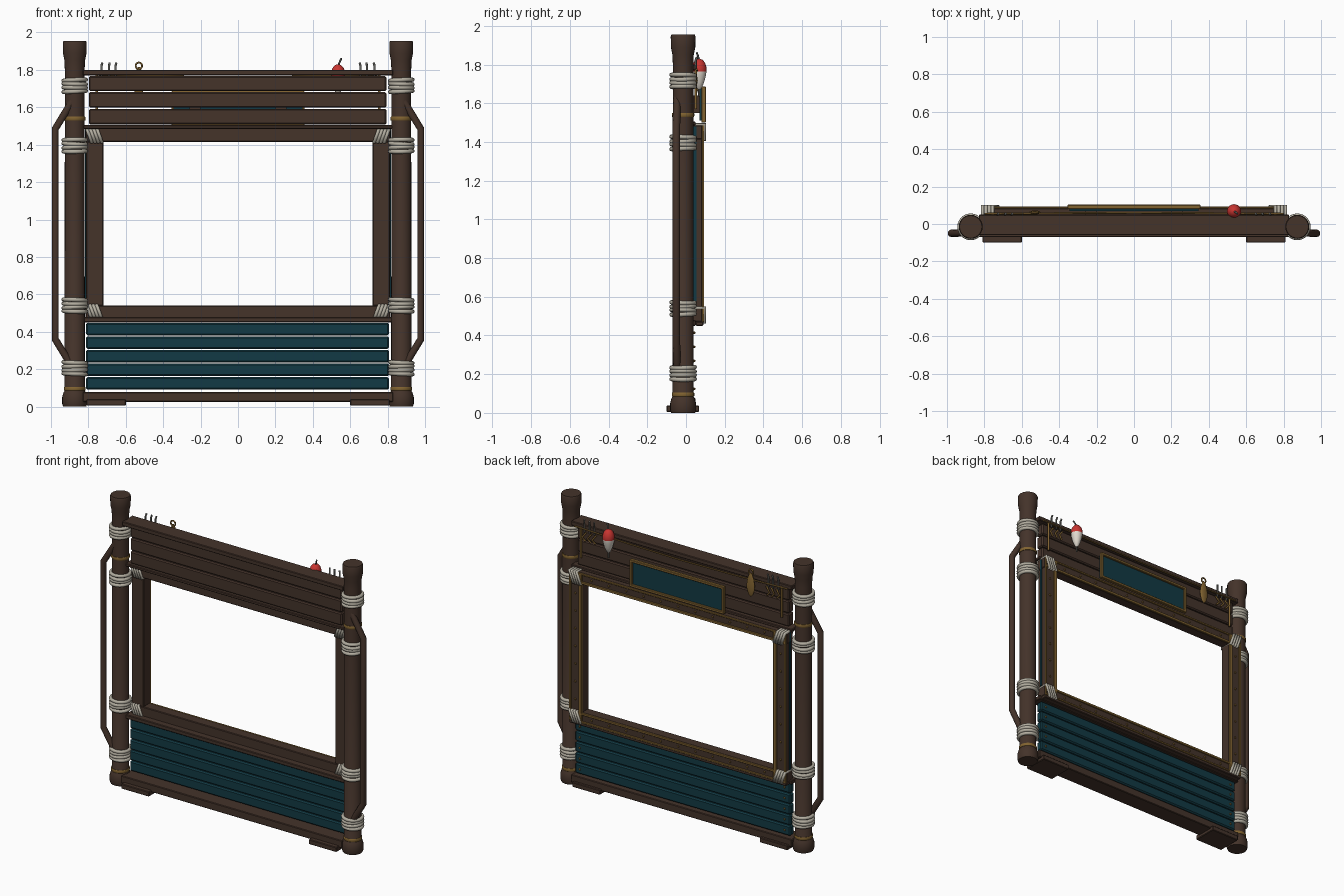
import bpy, bmesh, math
from mathutils import Matrix, Vector

if "Cube" in bpy.data.objects:
    bpy.data.objects.remove(bpy.data.objects["Cube"])


def mat(name, c):
    m = bpy.data.materials.new(name)
    m.diffuse_color = (*c, 1)
    m.use_nodes = True
    m.node_tree.nodes["Principled BSDF"].inputs["Base Color"].default_value = m.diffuse_color
    return m


WOOD = mat("dark_wood", (0.058, 0.033, 0.023))
TEAL = mat("teal_paint", (0.006, 0.042, 0.058))
ROPE = mat("pale_rope", (0.45, 0.42, 0.35))
BRASS = mat("old_brass", (0.22, 0.125, 0.03))
RED = mat("red_paint", (0.58, 0.035, 0.03))
WHITE = mat("white_paint", (0.75, 0.70, 0.62))
IRON = mat("grey_iron", (0.12, 0.12, 0.11))


def finish(name, bm, mats, smooth=True):
    bmesh.ops.recalc_face_normals(bm, faces=bm.faces)
    me = bpy.data.meshes.new(name)
    for f in bm.faces:
        f.smooth = smooth
    bm.to_mesh(me)
    bm.free()
    for m in mats:
        me.materials.append(m)
    if smooth:
        me.set_sharp_from_angle(angle=math.radians(35))
    ob = bpy.data.objects.new(name, me)
    bpy.context.collection.objects.link(ob)
    return ob


def box(name, x, y, z, m, bevel=0.004):
    bm = bmesh.new()
    bmesh.ops.create_cube(bm, size=1)
    for v in bm.verts:
        v.co = [a[0] + (c + 0.5) * (a[1] - a[0]) for c, a in zip(v.co, (x, y, z))]
    if bevel:
        bmesh.ops.bevel(bm, geom=bm.edges[:], offset=bevel, segments=1, affect='EDGES')
    return finish(name, bm, [m], False)


def lathe(name, profile, loc, mats, n=24, rule=None, scale_y=1):
    bm = bmesh.new()
    rings = [[bm.verts.new((loc[0] + r * math.cos(2 * math.pi * i / n),
                            loc[1] + scale_y * r * math.sin(2 * math.pi * i / n), loc[2] + z))
              for i in range(n)] for r, z in profile]
    for a, b in zip(rings, rings[1:]):
        for i in range(n):
            bm.faces.new((a[i], a[(i + 1) % n], b[(i + 1) % n], b[i]))
    bm.faces.new(rings[0])
    bm.faces.new(rings[-1])
    if rule:
        for f in bm.faces:
            f.material_index = rule(f.calc_center_median())
    return finish(name, bm, mats)


def tube(name, pts, r, m, cyclic=False, res=2):
    cu = bpy.data.curves.new(name, 'CURVE')
    cu.dimensions = '3D'
    cu.bevel_depth = r
    cu.bevel_resolution = res
    cu.use_fill_caps = True
    sp = cu.splines.new('POLY')
    sp.points.add(len(pts) - 1)
    for p, co in zip(sp.points, pts):
        p.co = (*co, 1)
    sp.use_cyclic_u = cyclic
    cu.materials.append(m)
    ob = bpy.data.objects.new(name, cu)
    bpy.context.collection.objects.link(ob)
    bpy.ops.object.select_all(action='DESELECT')
    bpy.context.view_layer.objects.active = ob
    ob.select_set(True)
    bpy.ops.object.convert(target='MESH')
    return ob


def loop(name, c, R, r, m, tx=0.0, ty=0.0, vertical=False):
    rot = Matrix.Rotation(tx, 3, 'X') @ Matrix.Rotation(ty, 3, 'Y')
    if vertical:
        rot = Matrix.Rotation(math.pi / 2, 3, 'X')
    pts = [Vector(c) + rot @ Vector((R * math.cos(a), R * math.sin(a), 0))
           for a in [2 * math.pi * i / 24 for i in range(24)]]
    return tube(name, pts, r, m, True)


def studs(name, pts, r=0.006):
    bm = bmesh.new()
    for p in pts:
        bmesh.ops.create_icosphere(bm, subdivisions=1, radius=r, matrix=Matrix.Translation(p))
    return finish(name, bm, [BRASS])


PY = -0.015
for s, side in ((-1, "left"), (1, "right")):
    # posts with swollen foot and flared head
    px = s * 0.873
    lathe(side + "_post", [(0.062, 0), (0.067, 0.015), (0.067, 0.05), (0.06, 0.075), (0.054, 0.085),
                           (0.053, 1.80), (0.055, 1.85), (0.063, 1.89), (0.064, 1.945), (0.06, 1.955)],
          (px, PY, 0), [WOOD])
    # rope lashings and brass collars
    for k, zc in enumerate((0.205, 0.54, 1.395, 1.715)):
        for i in range(4):
            loop(f"{side}_rope_lashing_{k}_{i}", (px, PY, zc + (i - 1.5) * 0.02), 0.06, 0.0115, ROPE,
                 0.04 * math.sin(3 * i + k), 0.05 * math.cos(2 * i + k))
    for zc in (0.095, 1.54):
        lathe(side + "_brass_collar", [(0.056, -0.01), (0.058, -0.006), (0.058, 0.006), (0.056, 0.01)],
              (px, PY, zc), [BRASS])
    # side grab pole
    tube(side + "_side_pole", [(s * 0.87, -0.045, 1.66), (s * 0.977, -0.05, 1.485),
                               (s * 0.977, -0.05, 0.36), (s * 0.88, -0.045, 0.2)], 0.02, WOOD, res=3)
    # foot pad
    box(side + "_foot_pad", sorted((s * 0.6, s * 0.81)), (-0.1, 0.068), (0.005, 0.038), WOOD)

# cross beams
box("bottom_beam", (-0.83, 0.83), (-0.07, 0.05), (0.025, 0.077), WOOD)
box("sill_beam", (-0.83, 0.83), (-0.03, 0.05), (0.45, 0.478), WOOD)
box("head_beam", (-0.83, 0.83), (-0.03, 0.05), (1.485, 1.505), WOOD)
box("top_cap", (-0.83, 0.83), (-0.06, 0.05), (1.77, 1.80), WOOD)

# header boards and lower teal boards
for i, (a, b) in enumerate(((1.508, 1.592), (1.598, 1.681), (1.686, 1.766))):
    box(f"header_board_{i}", (-0.797, 0.793), (-0.02, 0.035), (a, b), WOOD, 0.007)
nails = []
for i in range(5):
    z = 0.09 + i * 0.0725
    box(f"teal_board_{i}", (-0.812, 0.807), (-0.005, 0.04), (z, z + 0.068), TEAL, 0.008)
    nails += [(s * 0.77, 0.041, z + 0.034) for s in (-1, 1)]
studs("board_nails", nails, 0.008)

# window frame
FY = (0.015, 0.085)
box("frame_top", (-0.815, 0.815), FY, (1.415, 1.487), WOOD)
box("frame_bottom", (-0.815, 0.815), FY, (0.47, 0.54), WOOD)
box("frame_shelf", (-0.815, 0.815), (0.05, 0.09), (0.45, 0.472), WOOD)
for s, side in ((-1, "left"), (1, "right")):
    box(side + "_frame_side", sorted((s * 0.72, s * 0.812)), FY, (0.538, 1.417), WOOD)
    box(side + "_teal_edge", sorted((s * 0.80, s * 0.818)), (0.04, 0.055), (0.55, 1.48), TEAL, 0)
    # brass strips round the back of the opening and outer edge
    for x, w in ((0.732, 0.012), (0.808, 0.007)):
        box(side + "_brass_strip", sorted((s * (x - w), s * (x + w))), (0.083, 0.094), (0.47, 1.487), BRASS, 0.002)
for z0, z1 in ((1.415, 1.432), (1.475, 1.487), (0.525, 0.54), (0.47, 0.482)):
    box("brass_rail_strip", (-0.815, 0.815), (0.083, 0.094), (z0, z1), BRASS, 0.002)
studs("frame_studs", [(-0.65 + 0.13 * i, 0.086, z) for i in range(11) for z in (1.453, 0.503)]
      + [(s * 0.772, 0.086, 0.62 + 0.12 * i) for i in range(7) for s in (-1, 1)], 0.008)

# slanted rope wraps on the frame corners
for s in (-1, 1):
    for za, zb, d in ((1.413, 1.49, 1), (0.468, 0.543, 1)):
        for i in range(4):
            x = 0.742 + i * 0.018
            o = 0.014 * d
            tube("corner_rope_wrap", [(s * (x + o), 0.008, zb), (s * (x - o), 0.008, za),
                                      (s * (x - o), 0.096, za), (s * (x + o), 0.096, zb)],
                 0.0095, ROPE, True)

# blank sign plaque with brass border
box("plaque_panel", (-0.345, 0.345), (0.07, 0.09), (1.512, 1.675), TEAL, 0)
for z0, z1 in ((1.5, 1.518), (1.668, 1.686)):
    box("plaque_border", (-0.355, 0.355), (0.08, 0.103), (z0, z1), BRASS, 0.003)
for s in (-1, 1):
    box("plaque_border", sorted((s * 0.337, s * 0.355)), (0.08, 0.103), (1.5, 1.686), BRASS, 0.003)
    box("plaque_spacer", sorted((s * 0.2, s * 0.26)), (0.03, 0.075), (1.55, 1.64), WOOD, 0)

# hanging line with tackle
tube("hanging_line", [(-0.8, 0.055, 1.775), (-0.4, 0.058, 1.765), (0, 0.06, 1.76),
                      (0.4, 0.058, 1.765), (0.8, 0.055, 1.775)], 0.005, BRASS)
for s in (-1, 1):
    tube("tackle_rod", [(s * 0.755, 0.05, 1.78), (s * 0.755, 0.05, 1.57)], 0.007, BRASS)
    for i, x in enumerate((0.655, 0.69, 0.73)):
        tube("hook_shank", [(s * x, 0.05, 1.75), (s * x, 0.05, 1.82), (s * (x - 0.004), 0.055, 1.838)], 0.006, IRON)
        tube("lure_body", [(s * (x - 0.015), 0.05, 1.75), (s * (x + 0.012), 0.055, 1.715),
                           (s * (x - 0.01), 0.05, 1.69)], 0.006, BRASS)

# fishing float
lathe("float", [(0.004, -0.09), (0.014, -0.08), (0.026, -0.05), (0.035, -0.015), (0.038, 0.005),
                (0.038, 0.025), (0.031, 0.048), (0.018, 0.064), (0.004, 0.07)],
      (0.535, 0.068, 1.76), [WHITE, RED], 24, lambda c: 1 if c.z > 1.758 else 0)
tube("float_stem", [(0.535, 0.068, 1.635), (0.535, 0.068, 1.82), (0.545, 0.062, 1.845), (0.553, 0.055, 1.862)],
     0.005, IRON)

# spoon lure with ring
lathe("spoon_lure", [(0.004, -0.08), (0.018, -0.065), (0.029, -0.03), (0.03, 0.0), (0.023, 0.04),
                     (0.012, 0.07), (0.004, 0.08)], (-0.53, 0.062, 1.735), [BRASS], 20, None, 0.35)
loop("spoon_ring", (-0.53, 0.06, 1.822), 0.017, 0.005, BRASS, vertical=True)
